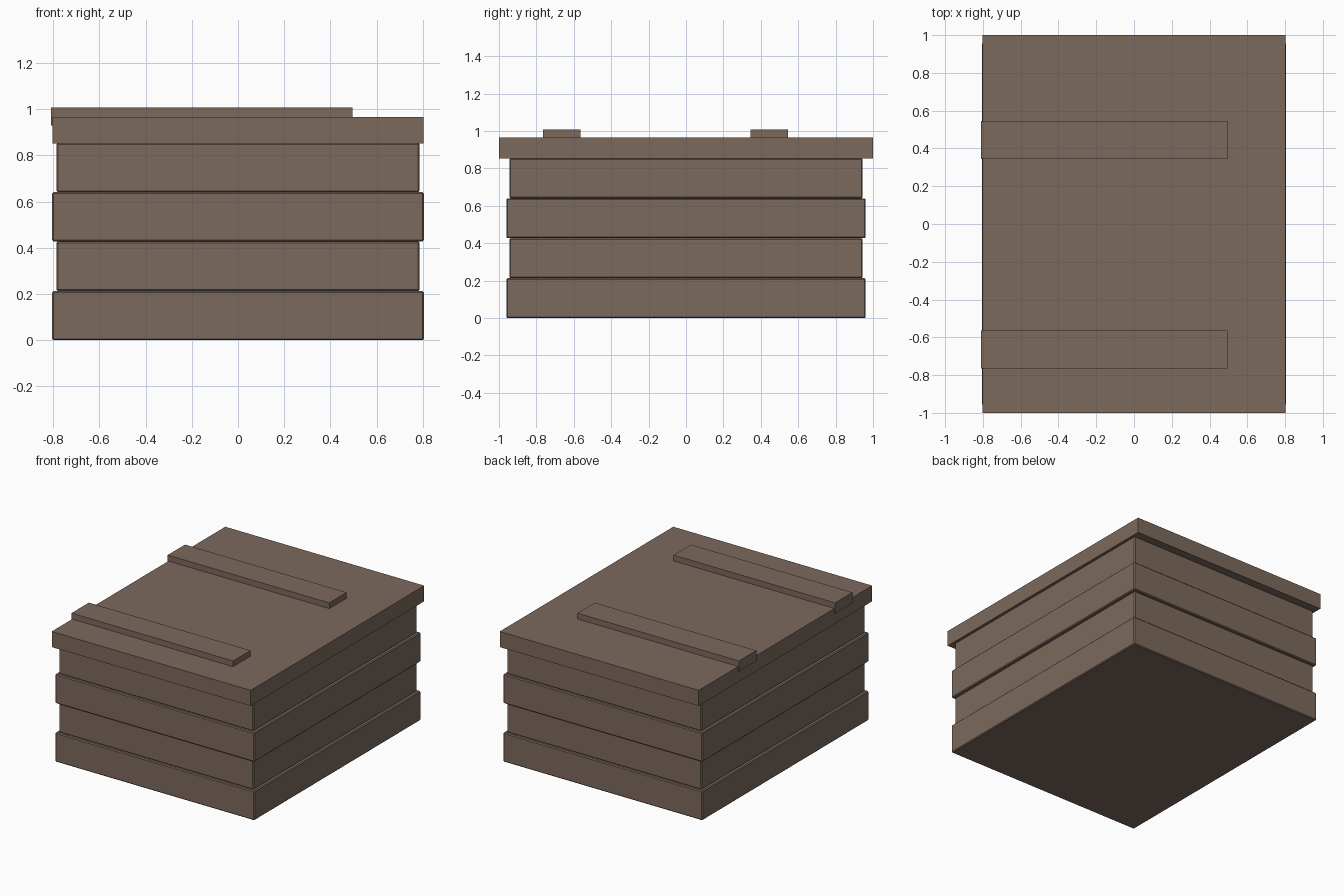
import bpy

if "Cube" in bpy.data.objects:
    bpy.data.objects.remove(bpy.data.objects["Cube"])

wood = bpy.data.materials.new("brown_wood")
wood.diffuse_color = (0.2, 0.142, 0.109, 1)
wood.use_nodes = True
wood.node_tree.nodes["Principled BSDF"].inputs["Base Color"].default_value = wood.diffuse_color


def box(name, x, y, z, bevel=0.0):
    """Box from (min, max) ranges, with optional small edge bevel."""
    bpy.ops.mesh.primitive_cube_add(size=1)
    ob = bpy.context.object
    ob.name = name
    for v in ob.data.vertices:
        for i, (lo, hi) in enumerate((x, y, z)):
            v.co[i] = hi if v.co[i] > 0 else lo
    ob.data.materials.append(wood)
    if bevel:
        m = ob.modifiers.new("edge_bevel", 'BEVEL')
        m.width = bevel
        m.segments = 1
    return ob


# four stacked plank tiers, alternating wide and narrow
tier = 0.2135
for i in range(4):
    hx, hy = ((0.804, 0.96), (0.786, 0.944))[i % 2]
    box(f"plank_tier_{i + 1}", (-hx, hx), (-hy, hy),
        (i * tier, (i + 1) * tier), 0.006)

# overhanging lid
box("lid", (-0.803, 0.803), (-1, 1), (0.852, 0.966))

# two straps that hook slightly over the left edge of the lid
for i, y in enumerate((-0.664, 0.445)):
    box(f"lid_strap_{i + 1}", (-0.809, 0.495), (y - 0.1, y + 0.1), (0.93, 1.008))
